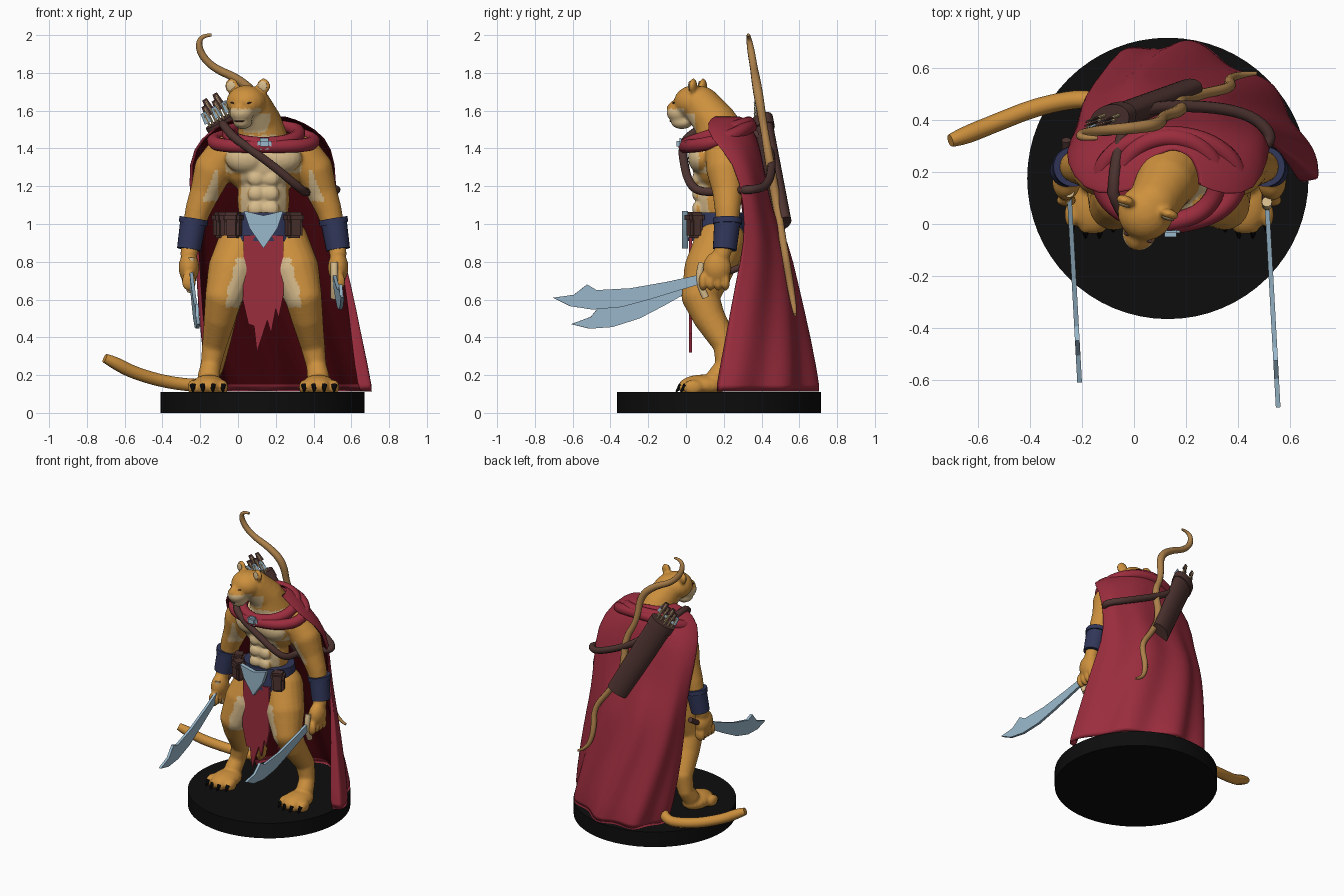
import bpy, bmesh, math
from mathutils import Vector, Matrix, Euler

cube = bpy.data.objects.get("Cube")
if cube:
    bpy.data.objects.remove(cube, do_unlink=True)

MID = 0.135  # the figure's plane of symmetry
COLORS = {
    "fur": (.61, .28, .047), "cream": (.68, .50, .26), "red_cloth": (.33, .026, .048),
    "cape_lining": (.055, .001, .003), "navy": (.03, .037, .1), "leather": (.075, .034, .03),
    "steel": (.32, .48, .6), "black": (.004, .004, .004), "bow_wood": (.42, .22, .07)}
MATS = {}
for key, c in COLORS.items():
    m = bpy.data.materials.new(key)
    m.use_nodes = True
    m.diffuse_color = (*c, 1)
    m.node_tree.nodes["Principled BSDF"].inputs["Base Color"].default_value = (*c, 1)
    MATS[key] = m


def finish(name, bm, *mats, angle=40):
    bmesh.ops.recalc_face_normals(bm, faces=bm.faces)
    me = bpy.data.meshes.new(name)
    bm.to_mesh(me)
    bm.free()
    for k in mats:
        me.materials.append(MATS[k])
    me.shade_smooth()
    me.set_sharp_from_angle(angle=math.radians(angle))
    ob = bpy.data.objects.new(name, me)
    bpy.context.collection.objects.link(ob)
    return ob


def blob(bm, c, r, rot=(0, 0, 0)):
    mat = Matrix.LocRotScale(Vector(c), Euler(rot), Vector(r))
    bmesh.ops.create_uvsphere(bm, u_segments=18, v_segments=12, radius=1, matrix=mat)


def ball(name, c, r, mat, rot=(0, 0, 0)):
    bm = bmesh.new()
    blob(bm, c, r, rot)
    return finish(name, bm, mat)


def keep(p):
    return p


def flip(p):
    return (2 * MID - p[0], *p[1:])


def limb(bm, pts, steps=6):
    # chain of overlapping balls, tapering from point to point
    for a, b in zip(pts, pts[1:]):
        for i in range(steps + 1):
            p = [u + (v - u) * i / steps for u, v in zip(a, b)]
            blob(bm, p[:3], (p[3],) * 3)


def tube(name, pts, radius, mat, cyclic=False):
    # smooth curve with a round bevel, optional radius factor per point
    cu = bpy.data.curves.new(name, "CURVE")
    cu.dimensions, cu.bevel_depth, cu.bevel_resolution = "3D", radius, 3
    cu.use_fill_caps = True
    sp = cu.splines.new("NURBS")
    sp.points.add(len(pts) - 1)
    for q, p in zip(sp.points, pts):
        q.co = (*p[:3], 1)
        q.radius = p[3] if len(p) > 3 else 1
    sp.order_u, sp.use_endpoint_u, sp.use_cyclic_u, sp.resolution_u = 3, True, cyclic, 6
    cu.materials.append(MATS[mat])
    ob = bpy.data.objects.new(name, cu)
    bpy.context.collection.objects.link(ob)
    return ob


def rod(name, a, b, r1, r2, mat, squash=1, sides=24):
    a, b = Vector(a), Vector(b)
    bm = bmesh.new()
    bmesh.ops.create_cone(bm, cap_ends=True, segments=sides, radius1=r1, radius2=r2, depth=(b - a).length)
    ob = finish(name, bm, mat)
    ob.matrix_world = Matrix.LocRotScale((a + b) / 2, (b - a).to_track_quat("Z", "Y"), Vector((squash, 1, 1)))
    return ob


def plate(name, pts, thick, mat, place):
    # flat outline, extruded; place turns (u, v, depth) into a position
    bm = bmesh.new()
    f = bm.faces.new([bm.verts.new(place(u, v, -thick / 2)) for u, v in pts])
    new = bmesh.ops.extrude_face_region(bm, geom=[f])["geom"]
    shift = Vector(place(0, 0, thick)) - Vector(place(0, 0, 0))
    bmesh.ops.translate(bm, vec=shift, verts=[g for g in new if isinstance(g, bmesh.types.BMVert)])
    return finish(name, bm, mat, angle=20)


def box(name, c, size, mat, yaw=0):
    bm = bmesh.new()
    bmesh.ops.create_cube(bm, size=1, matrix=Matrix.LocRotScale(Vector(c), Euler((0, 0, yaw)), Vector(size)))
    bmesh.ops.bevel(bm, geom=bm.edges[:], offset=.015, segments=2, affect="EDGES")
    return finish(name, bm, mat)


# Round base
rod("base", (.13, .175, 0), (.13, .175, .11), .54, .54, "black", sides=64)

# Body: overlapping muscle forms fused into one skin
bm = bmesh.new()
blob(bm, (MID, .19, 1.32), (.22, .16, .17))
blob(bm, (MID, .17, 1.13), (.14, .12, .22))
blob(bm, (MID, .19, .93), (.17, .14, .12))
limb(bm, [(MID, .22, 1.38, .155), (.12, .16, 1.53, .115), (.075, .08, 1.63, .1)])
HEAD, YAW = Vector((.045, .045, 1.645)), -.3
TURN = Matrix.Rotation(YAW, 3, "Z")


def on_head(x, y, z):
    return HEAD + TURN @ Vector((x, y, z))


blob(bm, HEAD, (.108, .11, .09), (0, 0, YAW))
blob(bm, on_head(0, -.085, -.055), (.066, .068, .055), (0, 0, YAW))
blob(bm, on_head(0, -.085, -.01), (.034, .075, .032), (.4, 0, YAW))
blob(bm, on_head(0, -.07, -.105), (.05, .06, .038), (0, 0, YAW))
arm = [(.345, .2, 1.365, .1), (.4, .21, 1.29, .103), (.44, .22, 1.18, .082),
       (.48, .22, 1.08, .069), (.515, .22, .95, .054), (.53, .19, .84, .046)]
leg = [(.24, .18, .9, .137), (.3, .12, .76, .13), (.345, .075, .62, .1), (.365, .12, .51, .086),
       (.395, .21, .36, .066), (.415, .21, .25, .054), (.425, .17, .19, .06)]
for side, s in ((keep, 1), (flip, -1)):
    limb(bm, [side(p) for p in arm])
    limb(bm, [side(p) for p in leg])
    blob(bm, side((.225, .085, 1.35)), (.115, .075, .085))
    blob(bm, side((.53, .165, .77)), (.055, .075, .085))
    blob(bm, side((.425, .09, .145)), (.09, .13, .058))
    for i in range(3):
        blob(bm, side((.175, .062, 1.24 - .08 * i)), (.045, .03, .042))
    for i in range(4):
        blob(bm, side((.35 + .053 * i, -.0 + .012 * abs(2 * i - 3), .135)), (.028, .055, .04))
        blob(bm, side((.53, .09 + .04 * i, .695)), (.04, .023, .05))
    blob(bm, on_head(.088 * s, .02, .085), (.038, .02, .042), (0, 0, YAW))
body = finish("body", bm, "fur")
rm = body.modifiers.new("fuse", "REMESH")
rm.mode, rm.voxel_size = "VOXEL", .01
sm = body.modifiers.new("soften", "SMOOTH")
sm.factor, sm.iterations = .5, 4
dg = bpy.context.evaluated_depsgraph_get()
skin = bpy.data.meshes.new_from_object(body.evaluated_get(dg))
body.modifiers.clear()
body.data = skin
skin.materials.clear()
skin.materials.append(MATS["fur"])
skin.materials.append(MATS["cream"])
skin.shade_smooth()
for f in skin.polygons:
    p, n = f.center, f.normal
    dx = p.x - MID
    h = TURN.inverted() @ (p - HEAD)
    chest = 1 < p.z < 1.47 and p.y < .17 and n.y < -.3 and abs(dx) < (.2 if p.z > 1.27 else .12)
    thigh = .56 < p.z < .82 and abs(dx) < .21 and n.x * dx < 0 and abs(n.x) > .15
    inner_arm = 1.12 < p.z < 1.29 and abs(dx) > .24 and n.x * dx < 0 and n.y < -.1
    muzzle = p.z > 1.48 and (h.z < -.035 and h.y < -.03 or h.z < -.06 and h.y < .04)
    f.material_index = int(chest or thigh or inner_arm or muzzle)

# Face, ears and claws
ball("mouth", on_head(0, -.128, -.1), (.03, .008, .005), "leather", (0, 0, YAW))
for s, word in ((1, "left"), (-1, "right")):
    ball(word + "_eye", on_head(.045 * s, -.1, -.004), (.014, .008, .004), "leather", (0, -.3 * s, YAW))
    ball(word + "_inner_ear", on_head(.088 * s, .002, .085), (.025, .007, .028), "cream", (0, 0, YAW))
    for i in range(4):
        x = MID + s * (.215 + .053 * i)
        y = -.045 + .012 * abs(2 * i - 3)
        rod(word + "_claw", (x, y + .01, .145), (x, y - .02, .112), .018, .004, "black", sides=8)

# Bracers
for side, word in ((keep, "left"), (flip, "right")):
    rod(word + "_bracer", side((.53, .205, .865)), side((.505, .22, 1.025)), .063, .07, "navy")
    rod(word + "_bracer_rim", side((.508, .22, 1.0)), side((.503, .22, 1.03)), .077, .077, "navy")

# Tail
tube("tail", [(.1, .3, .85), (-.02, .33, .6), (-.08, .38, .35), (-.14, .49, .14), (-.35, .46, .155),
              (-.55, .38, .21), (-.66, .335, .27), (-.705, .32, .29, .7)], .035, "fur")

# Cape: rows of right edge, middle of back, left edge
rows = [(1.57, (.03, .15), (.15, .29), (.25, .15)), (1.54, (-.08, .11), (.15, .33), (.35, .11)),
        (1.46, (-.2, .12), (.14, .38), (.47, .12)), (1.33, (-.27, .24), (.14, .41), (.52, .26)),
        (1.1, (-.25, .3), (.12, .45), (.52, .31)), (.9, (-.22, .31), (.08, .54), (.54, .31)),
        (.7, (-.21, .31), (.1, .58), (.6, .27)), (.4, (-.19, .35), (.18, .64), (.66, .22)),
        (.1, (-.15, .4), (.25, .69), (.72, .165))]
N = 33
bm = bmesh.new()
rings = []
for z, r, b, l in rows:
    r, b, l = Vector(r), Vector(b), Vector(l)
    c = (r + l) / 2
    line = []
    for j in range(N):
        t = math.pi * j / (N - 1)
        d = (r - c) * math.cos(t) + (b - c) * math.sin(t)
        fold = .026 * (1.5 - z) / 1.4 * math.sin(9 * t + 2 * z) * math.sin(t) ** .5 if 0 < j < N - 1 else 0
        line.append(c + d + d.normalized() * fold)
    for k in range(3):  # front hem turns inward near the ground
        line.append(line[-1] + Vector((-.028, -.006)) * max(.05, 1.1 - z))
    inner = []
    for j, p in enumerate(line):
        d = (line[min(j + 1, len(line) - 1)] - line[max(j - 1, 0)]).normalized()
        inner.append(p + Vector((d.y, -d.x)) * .018)
    rings.append([bm.verts.new((*p, z)) for p in line + inner[::-1]])
W = len(rings[0])
for a, b in zip(rings, rings[1:]):
    for j in range(W):
        k = (j + 1) % W
        bm.faces.new((a[j], a[k], b[k], b[j])).material_index = int(W // 2 <= j < W - 1)
for g in (rings[0], rings[-1]):
    for j in range(W // 2 - 1):
        bm.faces.new((g[j], g[j + 1], g[W - 2 - j], g[W - 1 - j]))
cape = finish("cape", bm, "red_cloth", "cape_lining", angle=180)
cape.modifiers.new("smooth", "SUBSURF").levels = 1

# Rolled collar and clasp
for rx, ry, rad, drop in ((.19, .165, .036, 0), (.27, .175, .036, .05)):
    loop = []
    for j in range(14):
        t = 2 * math.pi * j / 14
        loop.append((MID + rx * math.sin(t), .17 - ry * math.cos(t),
                     1.48 - .055 * math.cos(t) - drop * (.3 + .5 * math.sin(t) ** 2)))
    tube("collar_roll", loop, rad, "red_cloth", cyclic=True)
box("clasp", (.14, -.03, 1.425), (.075, .04, .06), "steel")

# Belt, buckle plate, pouches and loincloth
belt = rod("belt", (MID, .17, .91), (MID, .17, 1.06), .2, .18, "navy")
belt.scale.y = .8
plate("buckle_plate", [(.03, 1.07), (MID, 1.045), (.24, 1.07), (.21, .98), (MID, .87), (.06, .98)],
      .03, "steel", lambda u, v, d: (u, d - .005, v))
for x, y, yaw in ((-.025, .045, -.4), (.295, .045, .4), (-.09, .14, -1.2)):
    box("pouch", (x, y, .99), (.085, .07, .13), "leather", yaw)
    box("pouch_flap", (x, y, 1.035), (.095, .085, .055), "leather", yaw)
rag = [(.03, .94), (.24, .94), (.24, .62), (.215, .5), (.2, .55), (.175, .42), (.155, .49),
       (.1, .32), (.085, .46), (.055, .47), (.025, .6)]
plate("front_loincloth", rag, .016, "red_cloth", lambda u, v, d: (u, d + .025, v))
plate("back_loincloth", rag, .016, "red_cloth", lambda u, v, d: (u, d + .33, v))

# Quiver with arrows, and its strap
top, bottom = Vector((-.09, .40, 1.54)), Vector((.2, .51, 1.0))
up = (top - bottom).normalized()
rod("quiver", bottom, top, .075, .085, "leather", squash=.6)
rod("quiver_rim", top - up * .05, top + up * .01, .09, .09, "leather", squash=.65)
for i in range(7):
    foot = top + Vector((.018 * (i - 3), .02 * (i % 3 - 1), .01 * (i - 3)))
    tip = foot + up * (.08 + .03 * (i % 3))
    rod("arrow", foot, tip, .007, .007, "cream", sides=8)
    rod("arrow_feather", tip - up * .05, tip + up * .01, .022, .014,
        ("steel", "leather", "leather")[i % 3], squash=.3, sides=6)
tube("quiver_strap", [(-.08, .12, 1.53), (-.04, .01, 1.47), (.06, -.02, 1.4), (.17, -.01, 1.32),
                      (.28, .01, 1.23), (.35, .06, 1.17), (.36, .2, 1.17), (.48, .28, 1.18), (.54, .34, 1.18),
                      (.42, .44, 1.2), (.1, .46, 1.35), (-.06, .4, 1.5)], .023, "leather", cyclic=True)

# Gnarled bow, lying in one sloping plane
bow = [(-.14, 2.0, .4), (-.2, 2.0, .6), (-.21, 1.92, 1), (-.14, 1.83, 1), (0, 1.77, 1.2), (.1, 1.68, 1.3),
       (.11, 1.5, 1), (.19, 1.36, 1.2), (.17, 1.15, 1.3), (.27, .98, 1), (.38, .84, 1), (.36, .68, 1),
       (.4, .55, .7), (.47, .52, .4)]
tube("bow", [(x, .33 + .168 * (2 - z), z, w) for x, z, w in bow], .02, "bow_wood")

# Curved swords: outline runs along the blade, from the grip
blade = [(0, .025), (-.18, -.015), (-.38, -.05), (-.56, -.06), (-.61, -.03), (-.68, -.085), (-.79, -.1),
         (-.7, -.145), (-.58, -.163), (-.43, -.15), (-.28, -.11), (-.1, -.055), (0, -.025)]
for word, grip, pitch in (("left", (.51, .085, .71), 0), ("right", (-.25, .14, .74), .22)):
    pieces = [
        plate(word + "_blade", blade, .018, "steel", lambda u, v, d: (d, u, v)),
        tube(word + "_guard", [(0, .0, .085), (0, -.015, .03), (0, -.01, -.04), (0, .02, -.1)], .02, "cream"),
        tube(word + "_grip", [(0, 0, 0), (0, .1, .02), (0, .2, .06)], .018, "leather")]
    for ob in pieces:
        ob.location = grip
        ob.rotation_euler = (pitch, 0, .055)
